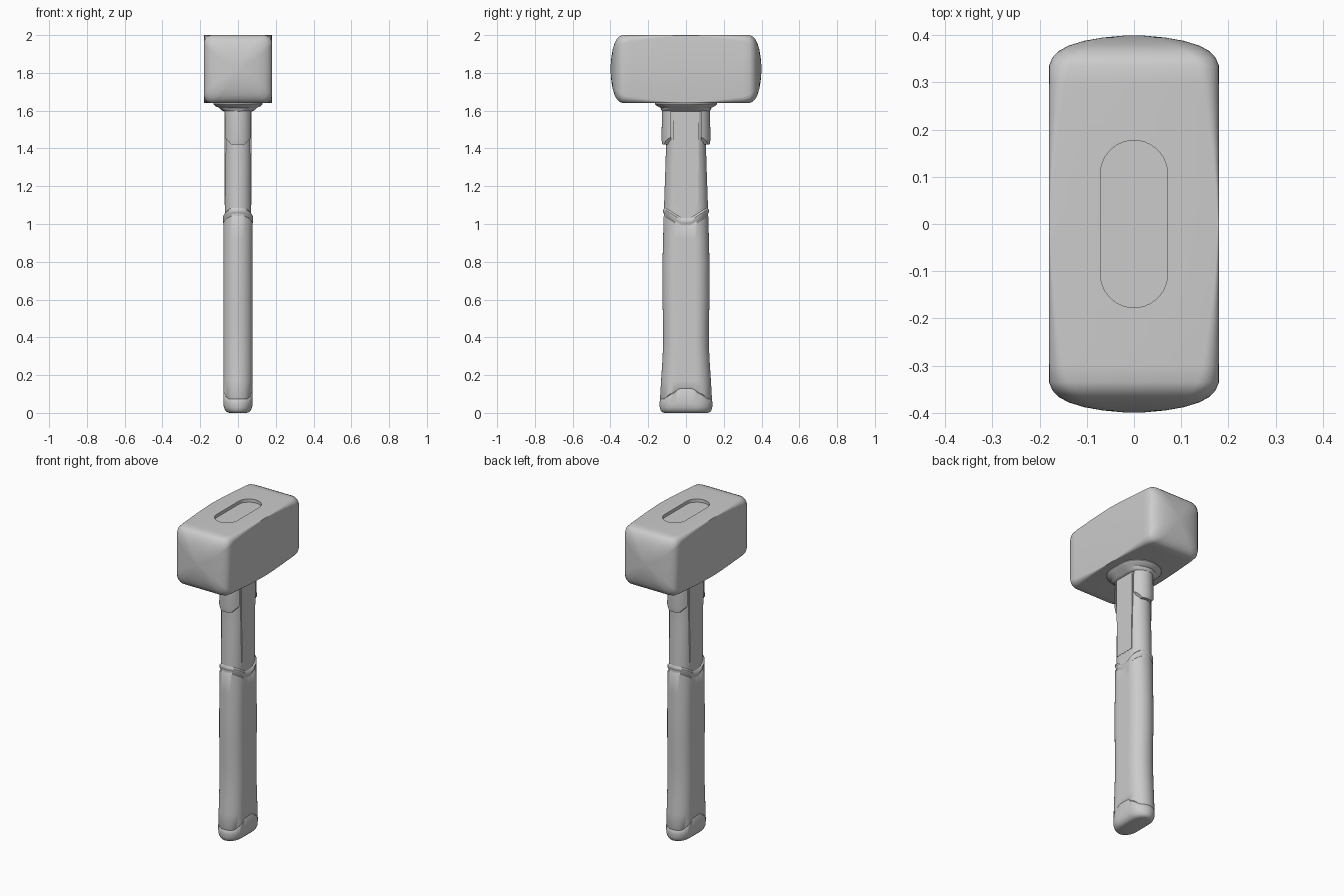
import bpy, bmesh, math

if "Cube" in bpy.data.objects:
    bpy.data.objects.remove(bpy.data.objects["Cube"])


def mesh_object(name, bm):
    bmesh.ops.recalc_face_normals(bm, faces=bm.faces)
    mesh = bpy.data.meshes.new(name)
    bm.to_mesh(mesh)
    bm.free()
    obj = bpy.data.objects.new(name, mesh)
    bpy.context.collection.objects.link(obj)
    return obj


def loft(name, rings):
    bm = bmesh.new()
    loops = [[bm.verts.new(p) for p in ring] for ring in rings]
    n = len(loops[0])
    for a, b in zip(loops, loops[1:]):
        for i in range(n):
            j = (i + 1) % n
            bm.faces.new((a[i], a[j], b[j], b[i]))
    bm.faces.new(loops[0])
    bm.faces.new(loops[-1])
    return mesh_object(name, bm)


def smooth(obj, angle=30):
    bpy.ops.object.select_all(action='DESELECT')
    obj.select_set(True)
    bpy.context.view_layer.objects.active = obj
    bpy.ops.object.shade_smooth_by_angle(angle=math.radians(angle))


def boolean(obj, cutter, operation):
    mod = obj.modifiers.new("cut", 'BOOLEAN')
    mod.object = cutter
    mod.operation = operation
    mod.solver = 'EXACT'
    bpy.ops.object.select_all(action='DESELECT')
    bpy.context.view_layer.objects.active = obj
    bpy.ops.object.modifier_apply(modifier=mod.name)
    bpy.data.objects.remove(cutter)


def oval(hx, hy, z, flat=0.4, warp=None):
    """Oval with flat long sides; warp(y) shifts the ring's height."""
    f = hy * flat
    quarter = [(hx, f * k / 4) for k in range(4)]
    for k in range(10):
        t = math.pi / 2 * k / 9
        quarter.append((hx * math.cos(t), f + (hy - f) * math.sin(t)))
    half = quarter + [(-x, y) for x, y in quarter[-2::-1]]
    pts = half + [(x, -y) for x, y in half[-2:0:-1]]
    return [(x, y, z + (warp(y) if warp else 0)) for x, y in pts]


def rounded_square(half, r, y, n=6):
    pts = []
    for c in range(4):
        for k in range(n + 1):
            a = math.pi / 2 * (c + k / n)
            sx = 1 if c in (0, 3) else -1
            sz = 1 if c in (0, 1) else -1
            pts.append((sx * (half - r) + r * math.cos(a), y,
                        1.82 + sz * (half - r) + r * math.sin(a)))
    return pts


# Steel head: edge rounding grows from the middle to the domed striking faces
profile = [(0, .18, .002), (.08, .18, .007), (.16, .18, .015), (.24, .18, .026),
           (.30, .18, .034), (.335, .18, .045), (.352, .173, .048),
           (.366, .16, .05), (.378, .138, .05), (.388, .105, .045),
           (.395, .065, .03), (.399, .02, .01)]
rings = [rounded_square(h, r, -y) for y, h, r in profile[:0:-1]]
rings += [rounded_square(h, r, y) for y, h, r in profile]
head = loft("hammer_head", rings)

# Eye of the head, with the handle end just below the top surface
eye = loft("eye_cutter", [oval(.071, .177, z, .6) for z in (1.98, 2.05)])
boolean(head, eye, 'DIFFERENCE')
smooth(head)

# Flared collar under the head
collar = loft("collar", [oval(.072, .125, 1.595, .35), oval(.088, .13, 1.602, .35),
                         oval(.10, .135, 1.615, .3), oval(.122, .155, 1.625, .25),
                         oval(.13, .165, 1.635, .25), oval(.13, .165, 1.66, .25)])
smooth(collar)

# Neck of the handle
neck = loft("handle_neck", [oval(hx, hy, z) for hx, hy, z in
                            [(.07, .116, .95), (.07, .116, 1.1), (.07, .109, 1.3),
                             (.07, .106, 1.4), (.07, .11, 1.62)]])
smooth(neck)

# Flat panels on both sides of the neck
for side, sign in (("right", 1), ("left", -1)):
    rows = []
    for x in (.06, .0715):
        rows.append([(sign * x, y, z) for y, z in
                     [(-.062, 1.10), (.062, 1.10), (.07, 1.60), (-.07, 1.60)]])
    loft(side + "_neck_panel", rows)

# Pointed guard tabs wrapping the front and back of the neck
outline = [(-.09, 1.61), (-.09, 1.48), (-.072, 1.462), (-.035, 1.42),
           (.035, 1.42), (.072, 1.462), (.09, 1.48), (.09, 1.61)]
for side, sign in (("back", 1), ("front", -1)):
    tab = loft(side + "_guard_tab", [oval(.075, .122, 1.40), oval(.075, .13, 1.45),
                                     oval(.075, .126, 1.61)])
    cutter = loft("tab_cutter", [[(x, sign * y, z) for x, z in outline]
                                 for y in (.08, .2)])
    boolean(tab, cutter, 'INTERSECT')
    smooth(tab)


# Rubber grip with a V-shaped upper lip and an arched seam above the butt
def v_lip(y):
    return .055 * min(1, max(0, abs(y) - .025) / .085)


def arch(y):
    return .055 * (1 - min(1, max(0, abs(y) - .035) / .08))


grip = [oval(hx, hy, z, .4, w) for hx, hy, z, w in [
    (.045, .115, 0, None), (.058, .127, .004, None), (.068, .135, .014, None),
    (.075, .139, .03, None), (.077, .140, .05, None),
    (.078, .138, .07, arch), (.075, .135, .074, arch), (.078, .137, .079, arch),
    (.078, .132, .17, None), (.078, .126, .26, None), (.078, .121, .36, None),
    (.078, .121, .46, None), (.078, .125, .62, None), (.078, .125, .78, None),
    (.078, .121, .92, None), (.078, .119, .984, v_lip), (.074, .115, .99, v_lip),
    (.074, .115, .998, v_lip), (.079, .121, 1.006, v_lip),
    (.079, .121, 1.02, v_lip), (.069, .113, 1.034, v_lip)]]
smooth(loft("rubber_grip", grip), 40)
